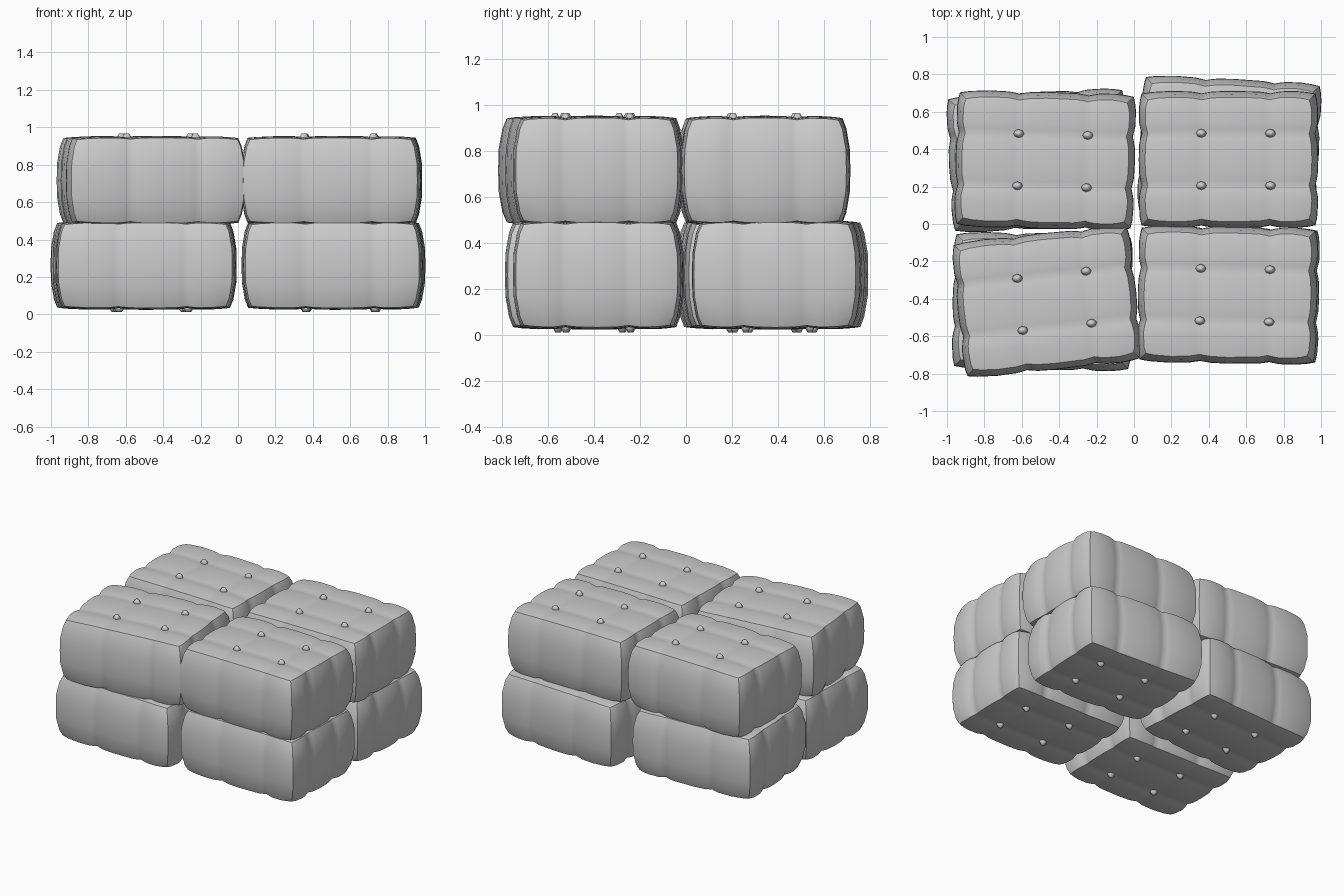
import bpy, bmesh, math
from mathutils import Matrix, Vector

if "Cube" in bpy.data.objects:
    bpy.data.objects.remove(bpy.data.objects["Cube"])

HX, HY, HZ = 0.473, 0.36, 0.232       # half sizes of one bale
SEAM_X = (-0.145, 0.225)              # strap positions along the length
SEAM_Y = (-0.14, 0.14)                # strap positions across the width


def dip(t, seams, width=0.03):
    return sum(math.exp(-((t - s) / width) ** 2) for s in seams)


def puff(t, seams, half):
    # fullness between neighbouring straps, zero at straps and ends
    stops = [-half, *seams, half]
    for a, b in zip(stops, stops[1:]):
        if a <= t <= b:
            return math.sin(math.pi * (t - a) / (b - a))
    return 0.0


def bale_mesh():
    bm = bmesh.new()
    bmesh.ops.create_cube(bm, size=2, matrix=Matrix.Diagonal((HX, HY, HZ, 1)))

    # cut a grid of loops, denser beside the straps
    def cuts(seams, half):
        base = [half * k for k in (-0.88, -0.65, 0.0, 0.78, 0.9)]
        return base + [s + d for s in seams for d in (-0.06, -0.025, 0, 0.025, 0.06)]
    loops = (cuts(SEAM_X, HX), cuts(SEAM_Y, HY), [HZ * k for k in (-0.8, -0.4, 0, 0.4, 0.8)])
    for axis, places in enumerate(loops):
        normal = Vector((0, 0, 0))
        normal[axis] = 1
        for p in places:
            bmesh.ops.bisect_plane(bm, geom=bm.verts[:] + bm.edges[:] + bm.faces[:],
                                   plane_co=normal * p, plane_no=normal)

    # crisp bale edges, smooth faces
    bm.normal_update()
    for e in bm.edges:
        e.smooth = e.calc_face_angle(0) < 1

    # swell the sides, draw in the edges and pinch along the straps
    for v in bm.verts:
        x, y, z = v.co
        nx, ny, nz = x / HX, y / HY, z / HZ
        gx, gy = dip(x, SEAM_X), dip(y, SEAM_Y)
        px, py = puff(x, SEAM_X, HX), puff(y, SEAM_Y, HY)
        v.co.x = x + nx ** 3 * (0.007 * py - 0.008 * gy - 0.008 * ny ** 8 - 0.034 * abs(nz) ** 3)
        v.co.y = y + ny ** 3 * (0.007 * px - 0.007 * gx - 0.008 * nx ** 8 - 0.034 * abs(nz) ** 3)
        v.co.z = z + nz ** 3 * (0.003 * (px + py) - 0.005 * (gx + gy)
                                - 0.007 * (nx ** 4 + ny ** 4))

    # pinched knots where the straps cross, above and below
    for sx in SEAM_X:
        for sy in SEAM_Y:
            for side in (-1, 1):
                m = (Matrix.Translation((sx, sy, side * (HZ + 0.001)))
                     @ Matrix.Diagonal((1, 0.8, side, 1)))
                new = bmesh.ops.create_cone(bm, cap_ends=True, segments=8, radius1=0.035,
                                            radius2=0.012, depth=0.034, matrix=m)["verts"]
                if side < 0:
                    bmesh.ops.reverse_faces(bm, faces=list({f for v in new for f in v.link_faces}))
    for f in bm.faces:
        f.smooth = True
    me = bpy.data.meshes.new("bale")
    bm.to_mesh(me)
    bm.free()
    return me


# stack of eight bales: name, x, y, z, turn in degrees
LOW, HIGH = 0.262, 0.716
STACK = [
    ("lower_front_left", -0.49, -0.415, LOW, -1),
    ("lower_front_right", 0.51, -0.38, LOW, -1),
    ("lower_back_left", -0.51, 0.34, LOW, 3),
    ("lower_back_right", 0.51, 0.41, LOW, -3),
    ("upper_front_left", -0.465, -0.415, HIGH, 6),
    ("upper_front_right", 0.50, -0.38, HIGH, -1),
    ("upper_back_left", -0.475, 0.34, HIGH, -1.5),
    ("upper_back_right", 0.505, 0.345, HIGH, 0),
]
mesh = bale_mesh()
for name, x, y, z, turn in STACK:
    ob = bpy.data.objects.new(name + "_bale", mesh)
    ob.location = (x, y, z)
    ob.rotation_euler.z = math.radians(turn)
    bpy.context.collection.objects.link(ob)
